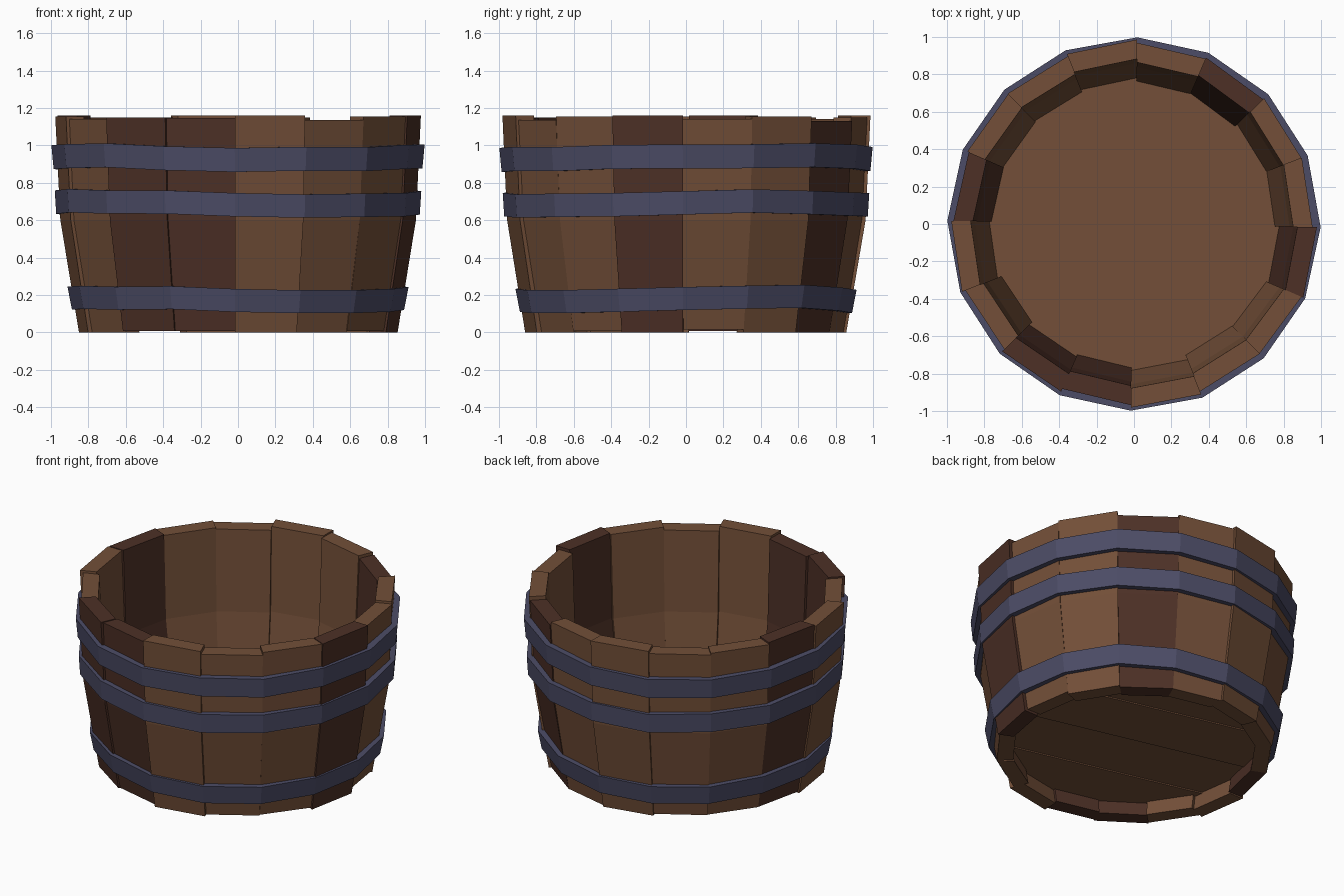
import bpy, bmesh, math, random
from mathutils import Vector

if "Cube" in bpy.data.objects:
    bpy.data.objects.remove(bpy.data.objects["Cube"])

random.seed(4)
N = 16
STEP = 2 * math.pi / N
TURN = math.radians(-1)


def material(name, rgb):
    m = bpy.data.materials.new(name)
    lin = [((c / 255 + 0.055) / 1.055) ** 2.4 for c in rgb]
    m.diffuse_color = (*lin, 1)
    m.use_nodes = True
    m.node_tree.nodes["Principled BSDF"].inputs["Base Color"].default_value = m.diffuse_color
    return m


WOOD = material("medium brown wood", (115, 79, 56))
DARK = material("dark red brown wood", (77, 48, 38))
IRON = material("blue grey iron", (76, 76, 102))


def finish(bm, name, mat):
    bmesh.ops.recalc_face_normals(bm, faces=bm.faces)
    me = bpy.data.meshes.new(name)
    bm.to_mesh(me)
    bm.free()
    me.materials.append(mat)
    ob = bpy.data.objects.new(name, me)
    bpy.context.collection.objects.link(ob)
    return ob


def polar(r, a, z):
    return Vector((r * math.cos(a), r * math.sin(a), z))


def loft(bm, rings, closed):
    """Join rings of points with quads; cap the ends or close the loop."""
    vs = [[bm.verts.new(p) for p in ring] for ring in rings]
    n = len(vs[0])
    for i in range(len(vs) if closed else len(vs) - 1):
        a, b = vs[i], vs[(i + 1) % len(vs)]
        for j in range(n):
            bm.faces.new((a[j], a[(j + 1) % n], b[(j + 1) % n], b[j]))
    if not closed:
        bm.faces.new(vs[0])
        bm.faces.new(vs[-1])


# Staves: bent planks with slightly uneven tops, bottoms and radii
TOPS = [1.14, 1.155, 1.13, 1.15, 1.16, 1.14, 1.15, 1.16,
        1.155, 1.14, 1.15, 1.145, 1.16, 1.135, 1.155, 1.16]
OUTWARD = {4, 8, 10, 12, 15}
DARK_STAVES = {2, 7, 10, 11, 15}
for k in range(N):
    a0, a1 = TURN + k * STEP, TURN + (k + 1) * STEP
    push = (0.008 if k in OUTWARD else -0.006) + random.uniform(-0.004, 0.004)
    twist = random.uniform(-0.006, 0.006)
    low = random.choice((0, 0, 0.008, 0.015))
    rings = []
    for r_out, r_in, z in ((0.845, 0.745, low), (0.945, 0.845, 0.6), (0.972, 0.868, TOPS[k])):
        d = push + (z - 0.6) * random.uniform(-0.008, 0.008)
        rings.append([polar(r_out + d + twist, a0, z), polar(r_out + d - twist, a1, z),
                      polar(r_in + d - twist, a1, z), polar(r_in + d + twist, a0, z)])
    bm = bmesh.new()
    loft(bm, rings, False)
    finish(bm, f"stave_{k + 1:02d}", DARK if k in DARK_STAVES else WOOD)

# Iron hoops: faceted bands, tapered with the tub and a little wavy
for name, r_top, r_low, z_low, z_top in (("bottom_hoop", 0.912, 0.888, 0.117, 0.24),
                                         ("middle_hoop", 0.98, 0.972, 0.627, 0.752),
                                         ("top_hoop", 0.998, 0.986, 0.87, 0.998)):
    rings = []
    for k in range(N):
        a = TURN + k * STEP
        dz = 0.011 * math.sin(2 * a + 0.7) + random.uniform(-0.006, 0.006)
        rings.append([polar(r_low, a, z_low + dz), polar(r_top, a, z_top + dz),
                      polar(r_top - 0.07, a, z_top + dz), polar(r_low - 0.07, a, z_low + dz)])
    bm = bmesh.new()
    loft(bm, rings, True)
    finish(bm, name, IRON)

# Floor: one disc sawn into four planks, undersides slightly stepped
FLOOR_ANGLE = math.radians(-14)
across = Vector((-math.sin(FLOOR_ANGLE), math.cos(FLOOR_ANGLE), 0))
for i in range(4):
    low = 0.1 + 0.008 * (i % 2)
    bm = bmesh.new()
    loft(bm, [[polar(0.79, TURN + k * STEP, z) for k in range(N)] for z in (low, 0.14)], False)
    for edge, sign in ((-0.8 + 0.4 * i, -1), (-0.4 + 0.4 * i, 1)):
        cut = bmesh.ops.bisect_plane(bm, geom=bm.verts[:] + bm.edges[:] + bm.faces[:],
                                     plane_co=across * edge, plane_no=across * sign,
                                     clear_outer=True)
        rim = [e for e in cut["geom_cut"] if isinstance(e, bmesh.types.BMEdge)]
        if rim:
            bmesh.ops.holes_fill(bm, edges=rim)
    finish(bm, f"floor_plank_{i + 1}", WOOD)
